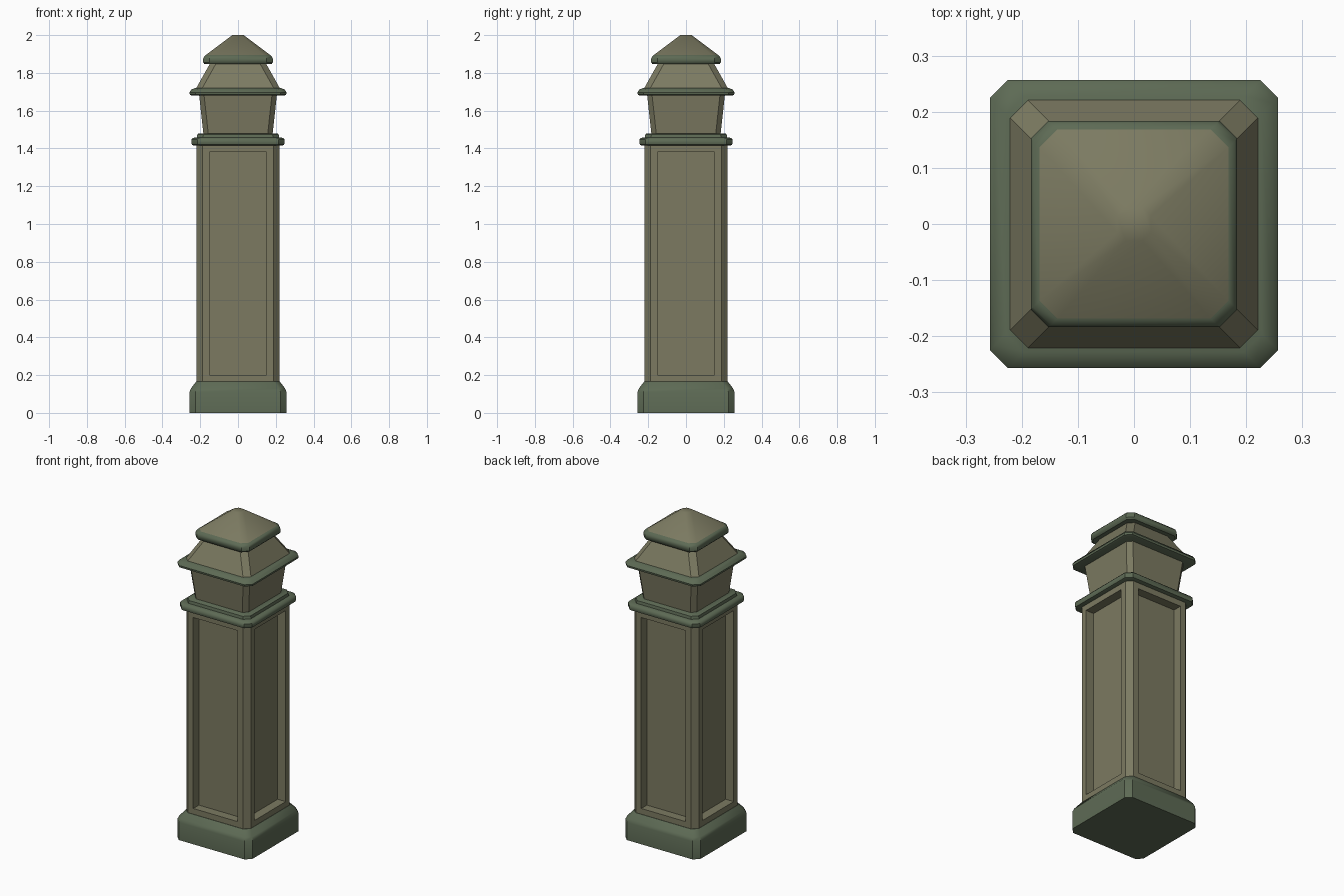
import bpy, bmesh
from math import pi, radians
from mathutils import Matrix

if "Cube" in bpy.data.objects:
    bpy.data.objects.remove(bpy.data.objects["Cube"])


def material(name, rgb):
    m = bpy.data.materials.new(name)
    m.diffuse_color = (*rgb, 1)
    m.use_nodes = True
    m.node_tree.nodes["Principled BSDF"].inputs["Base Color"].default_value = m.diffuse_color
    return m


OLIVE = material("olive_paint", (0.20, 0.195, 0.12))
GREEN = material("green_trim", (0.11, 0.145, 0.09))


def finish(name, bm, mat, angle):
    bmesh.ops.recalc_face_normals(bm, faces=bm.faces)
    mesh = bpy.data.meshes.new(name)
    bm.to_mesh(mesh)
    bm.free()
    mesh.materials.append(mat)
    ob = bpy.data.objects.new(name, mesh)
    bpy.context.collection.objects.link(ob)
    bpy.ops.object.select_all(action='DESELECT')
    bpy.context.view_layer.objects.active = ob
    ob.select_set(True)
    if angle:
        bpy.ops.object.shade_smooth_by_angle(angle=radians(angle))
    return ob


def stack(name, profile, mat, cut=0.032, angle=0):
    """Loft square rings with clipped corners through (half width, z) points."""
    bm = bmesh.new()
    rings = []
    for h, z in profile:
        c = h - min(cut, h * 0.5)
        pts = [(c, -h), (h, -c), (h, c), (c, h), (-c, h), (-h, c), (-h, -c), (-c, -h)]
        rings.append([bm.verts.new((x, y, z)) for x, y in pts])
    for a, b in zip(rings, rings[1:]):
        for i in range(8):
            j = (i + 1) % 8
            bm.faces.new((a[i], a[j], b[j], b[i]))
    bm.faces.new(rings[0])
    bm.faces.new(rings[-1])
    return finish(name, bm, mat, angle)


# Plinth
stack("base", [(0.257, 0), (0.257, 0.11), (0.249, 0.13), (0.222, 0.165)], GREEN, angle=40)

# Shaft with a recessed panel on each side
H, C, P, D, Z0, Z1, PZ0, PZ1 = 0.22, 0.188, 0.152, 0.055, 0.16, 1.42, 0.2, 1.38
bm = bmesh.new()
for k in range(4):
    turn = Matrix.Rotation(k * pi / 2, 4, 'Z')

    def rect(w, y, lo, hi):
        return [bm.verts.new(turn @ p) for p in
                [Matrix.Translation(q).to_translation() for q in
                 ((-w, y, lo), (w, y, lo), (w, y, hi), (-w, y, hi))]]

    loops = [rect(C, -H, Z0, Z1), rect(P, -H, PZ0, PZ1), rect(P, -H + D, PZ0, PZ1)]
    for a, b in zip(loops, loops[1:]):
        for i in range(4):
            j = (i + 1) % 4
            bm.faces.new((a[i], a[j], b[j], b[i]))
    bm.faces.new(loops[-1])
    # clipped corner strip
    bm.faces.new([bm.verts.new(turn @ Matrix.Translation(q).to_translation()) for q in
                  ((C, -H, Z0), (H, -C, Z0), (H, -C, Z1), (C, -H, Z1))])
bmesh.ops.remove_doubles(bm, verts=bm.verts, dist=0.0001)
bmesh.ops.holes_fill(bm, edges=[e for e in bm.edges if e.is_boundary], sides=8)
finish("shaft", bm, OLIVE, 0)

# Collar above the shaft
stack("collar", [(0.235, 1.416), (0.244, 1.42), (0.247, 1.43), (0.247, 1.447), (0.24, 1.456),
                 (0.218, 1.458), (0.215, 1.475), (0.208, 1.48)], GREEN, angle=40)
# Flared neck
stack("neck", [(0.183, 1.475), (0.206, 1.685)], OLIVE, 0.026)
# Eave moulding
stack("eave", [(0.245, 1.68), (0.255, 1.685), (0.257, 1.697), (0.248, 1.711), (0.228, 1.72)],
      GREEN, angle=40)
# Lower roof
stack("lower_roof", [(0.222, 1.718), (0.148, 1.85)], OLIVE)
# Band under the cap
stack("cap_band", [(0.177, 1.846), (0.184, 1.855), (0.184, 1.875), (0.18, 1.886), (0.17, 1.896)],
      GREEN, angle=40)
# Pyramid cap, softly shaded
stack("cap", [(0.171, 1.894), (0.03, 2.0)], OLIVE, 0.032, angle=42)
